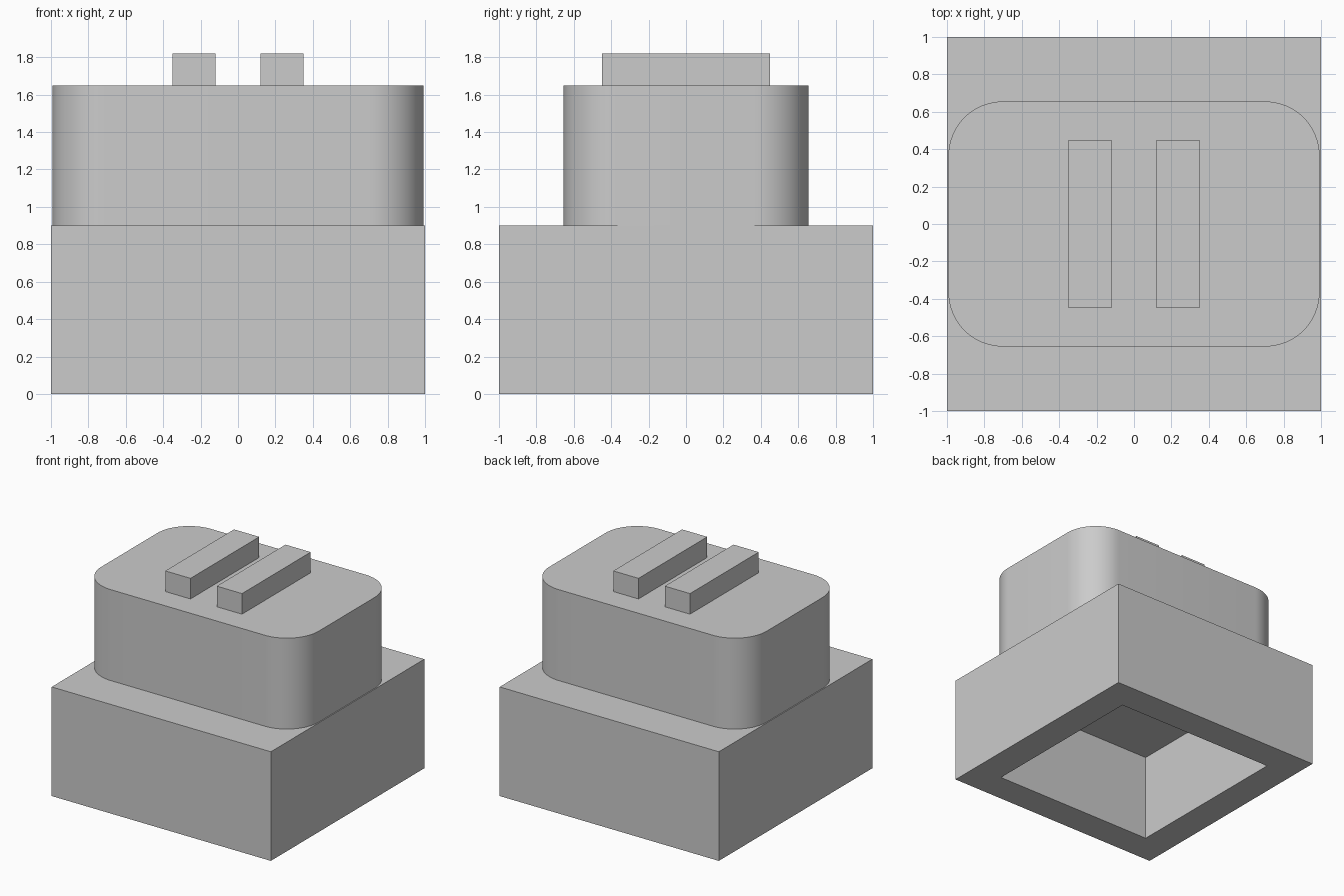
import bpy, bmesh

if "Cube" in bpy.data.objects:
    bpy.data.objects.remove(bpy.data.objects["Cube"], do_unlink=True)

grey = bpy.data.materials.new("light_grey")
grey.use_nodes = True
colour = (0.6, 0.6, 0.6, 1)
grey.diffuse_color = colour
grey.node_tree.nodes["Principled BSDF"].inputs["Base Color"].default_value = colour


def box(name, half_x, half_y, bottom, top, x=0, corner=0):
    """Box between two heights, optionally with rounded vertical corners."""
    bm = bmesh.new()
    bmesh.ops.create_cube(bm, size=2)
    for v in bm.verts:
        v.co = (v.co.x * half_x, v.co.y * half_y, top if v.co.z > 0 else bottom)
    if corner:
        upright = [e for e in bm.edges if abs(e.verts[0].co.z - e.verts[1].co.z) > 0.01]
        bmesh.ops.bevel(bm, geom=upright, offset=corner, segments=16,
                        profile=0.5, affect='EDGES')
    mesh = bpy.data.meshes.new(name)
    bm.to_mesh(mesh)
    bm.free()
    mesh.materials.append(grey)
    obj = bpy.data.objects.new(name, mesh)
    obj.location.x = x
    bpy.context.collection.objects.link(obj)
    return obj


# Square base, with a square socket pushed in from below
base = box("base", 1, 1, 0, 0.9)
bm = bmesh.new()
bm.from_mesh(base.data)
bm.normal_update()
underside = min(bm.faces, key=lambda f: f.calc_center_median().z)
bmesh.ops.inset_region(bm, faces=[underside], thickness=0.36)
walls = bmesh.ops.extrude_face_region(bm, geom=[underside])
bmesh.ops.translate(bm, vec=(0, 0, 0.735),
                    verts=[g for g in walls["geom"] if isinstance(g, bmesh.types.BMVert)])
if underside.is_valid:
    bmesh.ops.delete(bm, geom=[underside], context='FACES_ONLY')
bmesh.ops.recalc_face_normals(bm, faces=bm.faces[:])
bm.to_mesh(base.data)
bm.free()

# Rounded upper body
body = box("rounded_body", 0.992, 0.655, 0.9, 1.65, corner=0.29)
bpy.ops.object.select_all(action='DESELECT')
body.select_set(True)
bpy.context.view_layer.objects.active = body
bpy.ops.object.shade_smooth_by_angle()

# Pair of raised bars on top
for side, x in (("right", -0.235), ("left", 0.235)):
    box(side + "_top_bar", 0.115, 0.448, 1.65, 1.82, x=x)
